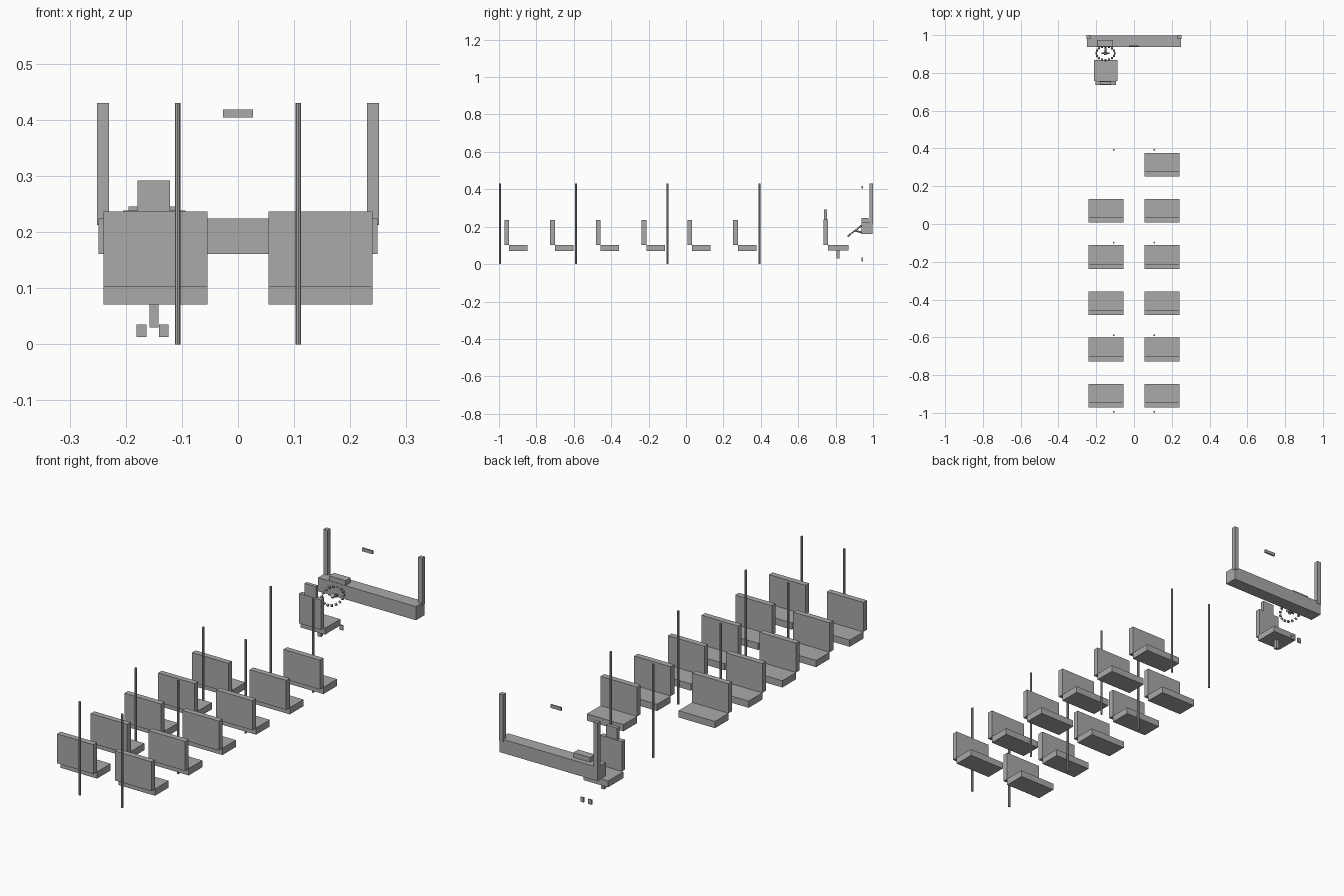
import bpy, math
from mathutils import Vector, Matrix

if "Cube" in bpy.data.objects:
    bpy.data.objects.remove(bpy.data.objects["Cube"])

grey = bpy.data.materials.new("grey")
grey.diffuse_color = (0.4, 0.4, 0.4, 1)
grey.use_nodes = True
grey.node_tree.nodes["Principled BSDF"].inputs["Base Color"].default_value = grey.diffuse_color


def finish(ob, name):
    ob.name = name
    ob.data.materials.append(grey)
    return ob


def box(name, x, y, z):
    """Box from (min, max) ranges on each axis."""
    bpy.ops.mesh.primitive_cube_add(size=1)
    ob = finish(bpy.context.object, name)
    lo, hi = Vector((x[0], y[0], z[0])), Vector((x[1], y[1], z[1]))
    ob.data.transform(Matrix.Translation((lo + hi) / 2) @ Matrix.Diagonal((*(hi - lo), 1)))
    return ob


def rod(name, a, b, r, sides=8):
    """Cylinder between two points."""
    a, b = Vector(a), Vector(b)
    bpy.ops.mesh.primitive_cylinder_add(radius=r, depth=(b - a).length, vertices=sides)
    ob = finish(bpy.context.object, name)
    rot = (b - a).to_track_quat('Z', 'Y').to_matrix().to_4x4()
    ob.data.transform(Matrix.Translation((a + b) / 2) @ rot)
    return ob


# Passenger seats: six rows, the first row has only the right-hand seat
for row in range(6):
    y = 0.252 - 0.2447 * row
    for side in (-1, 1):
        if row == 0 and side < 0:
            continue
        x = sorted((side * 0.0545, side * 0.24))
        box("seat_base", x, (y + 0.026, y + 0.125), (0.071, 0.102))
        box("seat_back", x, (y, y + 0.026), (0.102, 0.237))

# Grab poles
for y in (-0.995, -0.588, -0.098, 0.392):
    for x in (-0.1075, 0.1075):
        rod("grab_pole", (x, y, 0), (x, y, 0.43), 0.005)

# Driver seat
box("driver_seat_base", (-0.212, -0.088), (0.758, 0.869), (0.073, 0.102))
box("driver_seat_back", (-0.205, -0.094), (0.736, 0.758), (0.102, 0.239))
box("driver_headrest", (-0.179, -0.121), (0.738, 0.755), (0.239, 0.292))
box("driver_seat_post", (-0.158, -0.142), (0.804, 0.82), (0.03, 0.073))

# Dashboard, instrument cowl and windscreen pillars
box("dashboard", (-0.249, 0.249), (0.937, 0.998), (0.161, 0.224))
box("instrument_cowl", (-0.195, -0.11), (0.939, 0.975), (0.224, 0.246))
for side in (-1, 1):
    box("windscreen_pillar", sorted((side * 0.23, side * 0.251)), (0.98, 1.0), (0.213, 0.43))

# Rear-view mirror and pedals
box("mirror", (-0.027, 0.027), (0.939, 0.946), (0.404, 0.419))
box("left_pedal", (-0.181, -0.163), (0.939, 0.945), (0.013, 0.035))
box("right_pedal", (-0.141, -0.124), (0.939, 0.945), (0.013, 0.035))

# Steering wheel: ring of small beads, spoke, hub and column
centre = Vector((-0.151, 0.904, 0.179))
tilt = Matrix.Rotation(math.radians(38), 4, 'X')
for i in range(16):
    a = i * math.tau / 16
    p = centre + tilt @ Vector((0.049 * math.cos(a), 0.046 * math.sin(a), 0))
    bpy.ops.mesh.primitive_cube_add(size=0.009)
    bead = finish(bpy.context.object, "wheel_bead")
    bead.data.transform(Matrix.Translation(p) @ tilt @ Matrix.Rotation(a, 4, 'Z'))
rod("wheel_spoke", centre - Vector((0.022, 0, 0)), centre + Vector((0.022, 0, 0)), 0.003)
normal = tilt @ Vector((0, 0, 1))
rod("wheel_hub", centre - normal * 0.004, centre + normal * 0.004, 0.01, 12)
rod("steering_column", centre, (-0.151, 0.945, 0.168), 0.005)
